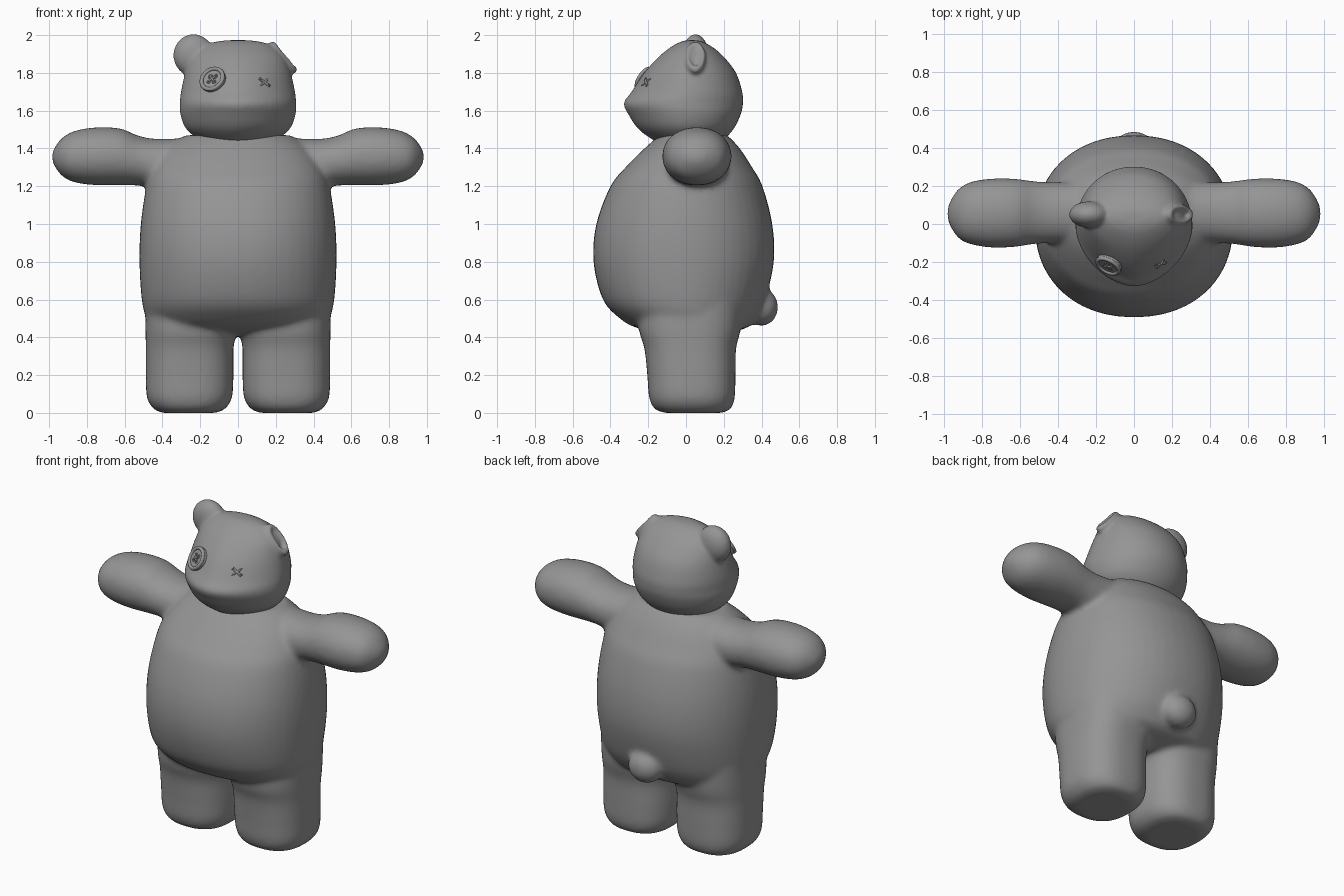
import bpy, bmesh, math
from mathutils import Vector, Matrix

if "Cube" in bpy.data.objects:
    bpy.data.objects.remove(bpy.data.objects["Cube"])


def material(name, c):
    m = bpy.data.materials.new(name)
    m.diffuse_color = (c, c, c, 1)
    m.use_nodes = True
    m.node_tree.nodes["Principled BSDF"].inputs["Base Color"].default_value = m.diffuse_color
    return m


GREY = material("plush grey", 0.3)


def add_object(name, bm, mat=GREY):
    bmesh.ops.recalc_face_normals(bm, faces=bm.faces)
    me = bpy.data.meshes.new(name)
    bm.to_mesh(me)
    bm.free()
    me.materials.append(mat)
    ob = bpy.data.objects.new(name, me)
    bpy.context.collection.objects.link(ob)
    return ob


def catmull(p, steps=5):
    p = [Vector(q) for q in p]
    out = []
    for i in range(len(p) - 1):
        a, b, c, d = p[max(i - 1, 0)], p[i], p[i + 1], p[min(i + 2, len(p) - 1)]
        for k in range(steps):
            t = k / steps
            out.append(0.5 * (2 * b + (c - a) * t + (2 * a - 5 * b + 4 * c - d) * t * t
                              + (3 * b - a - 3 * c + d) * t ** 3))
    return out + [p[-1]]


def loft(bm, rings, place, n=2.0, n_front=None, seg=48):
    """Rings are (t, u0, u1, v0, v1); n_front is the exponent of the -v half."""
    loops = []
    for t, u0, u1, v0, v1 in catmull(rings):
        loop = []
        for k in range(seg):
            a = 2 * math.pi * k / seg
            c, s = math.cos(a), math.sin(a)
            e = 2 / (n_front if n_front and s < 0 else n)
            u = (u0 + u1) / 2 + (u1 - u0) / 2 * math.copysign(abs(c) ** e, c)
            v = (v0 + v1) / 2 + (v1 - v0) / 2 * math.copysign(abs(s) ** e, s)
            loop.append(bm.verts.new(place(t, u, v)))
        loops.append(loop)
    for a, b in zip(loops, loops[1:]):
        for k in range(seg):
            bm.faces.new((a[k], a[(k + 1) % seg], b[(k + 1) % seg], b[k]))
    bm.faces.new(loops[0])
    bm.faces.new(loops[-1])


def blob(bm, loc, r, rot=0):
    m = Matrix.Translation(loc) @ Matrix.Rotation(rot, 4, 'Y') @ Matrix.Diagonal((*r, 1))
    bmesh.ops.create_uvsphere(bm, u_segments=32, v_segments=20, radius=1, matrix=m)


def torus(bm, m, major, minor, seg=32, sides=10):
    v = [[bm.verts.new(m @ Vector(((major + minor * math.cos(b)) * math.cos(a),
                                   (major + minor * math.cos(b)) * math.sin(a),
                                   minor * math.sin(b))))
          for b in [2 * math.pi * j / sides for j in range(sides)]]
         for a in [2 * math.pi * i / seg for i in range(seg)]]
    for i in range(seg):
        for j in range(sides):
            i2, j2 = (i + 1) % seg, (j + 1) % sides
            bm.faces.new((v[i][j], v[i2][j], v[i2][j2], v[i][j2]))


def fuse(ob, voxel, rounds):
    """Melt overlapping parts into one soft skin."""
    r = ob.modifiers.new("fuse", 'REMESH')
    r.mode, r.voxel_size, r.use_smooth_shade = 'VOXEL', voxel, True
    s = ob.modifiers.new("soften", 'SMOOTH')
    s.factor, s.iterations = 0.5, rounds
    dg = bpy.context.evaluated_depsgraph_get()
    me = bpy.data.meshes.new_from_object(ob.evaluated_get(dg))
    ob.modifiers.clear()
    ob.data = me
    me.polygons.foreach_set("use_smooth", [True] * len(me.polygons))


def upright(t, u, v):
    return (u, v, t)


# Torso, wide belly
bm = bmesh.new()
torso = [(0.41, .30, -.10, .18), (0.45, .44, -.26, .32), (0.50, .485, -.35, .37), (0.60, .51, -.44, .42),
         (0.80, .522, -.49, .465), (1.0, .515, -.475, .457), (1.2, .485, -.40, .405),
         (1.3, .45, -.32, .35), (1.4, .38, -.22, .285), (1.47, .28, -.14, .22)]
loft(bm, [(z, -w, w, f, b) for z, w, f, b in torso], upright, n=2.15)

# Legs and arms on both sides
legs = [(0.0, .12, .40, -.11, .19), (0.02, .07, .445, -.165, .235), (0.08, .032, .482, -.195, .258),
        (0.2, .024, .488, -.205, .262), (0.34, .024, .488, -.22, .265), (0.45, .01, .49, -.25, .29),
        (0.65, .03, .49, -.25, .30)]
arms = [(0.15, -.09, .22, 1.19, 1.465), (0.4, -.10, .22, 1.185, 1.45), (0.52, -.105, .225, 1.203, 1.465),
        (0.62, -.12, .238, 1.205, 1.505), (0.74, -.125, .24, 1.205, 1.512), (0.85, -.11, .225, 1.217, 1.497),
        (0.92, -.08, .19, 1.245, 1.465), (0.965, -.02, .13, 1.295, 1.415), (0.985, .03, .08, 1.34, 1.37)]
for side in (-1, 1):
    loft(bm, legs, lambda t, u, v: (side * u, v, t), n=2.5)
    loft(bm, arms, lambda t, u, v: (side * t, u, v), n=2.1)

# Stubby tail
blob(bm, (0, .40, .56), (.11, .088, .10))
body = add_object("body", bm)
fuse(body, 0.015, 10)

# Head with pointed snout
bm = bmesh.new()
skull = [(1.40, .10, -.08, .10), (1.43, .18, -.15, .18), (1.5, .272, -.25, .25), (1.58, .305, -.305, .29),
         (1.64, .308, -.33, .302), (1.7, .302, -.288, .298), (1.8, .28, -.222, .265),
         (1.88, .25, -.15, .205), (1.93, .20, -.09, .15), (1.96, .14, -.04, .10), (1.973, .06, 0, .06)]
loft(bm, [(z, -w, w, f, b) for z, w, f, b in skull], upright, n=2.05, n_front=1.75)

# Whole ear, and the torn stub of the other one
blob(bm, (-.235, .05, 1.893), (.108, .07, .112))
tear = Matrix.Translation((.238, .05, 1.882)) @ Matrix.Rotation(math.radians(50), 4, 'Y')
torus(bm, tear @ Matrix.Diagonal((1, .5, 1, 1)), .085, .022)
head = add_object("head", bm)
fuse(head, 0.011, 7)


def on_face(x, z):
    """Frame on the front of the head, local z pointing outward."""
    ok, loc, nor, _ = head.ray_cast(Vector((x, -2, z)), Vector((0, 1, 0)))
    return Matrix.Translation(loc) @ nor.to_track_quat('Z', 'Y').to_matrix().to_4x4()


def thread(bm, m, length, radius, angle, lift):
    rot = m @ Matrix.Rotation(angle, 4, 'Z') @ Matrix.Translation((0, 0, lift))
    bmesh.ops.create_uvsphere(bm, u_segments=12, v_segments=8, radius=1,
                              matrix=rot @ Matrix.Diagonal((length, radius, radius, 1)))


def smooth(ob):
    for p in ob.data.polygons:
        p.use_smooth = True


# Button eye: disc, raised rim, sewing holes and crossed thread
eye = on_face(-.13, 1.76)
bm = bmesh.new()
bmesh.ops.create_cone(bm, cap_ends=True, segments=40, radius1=.07, radius2=.068, depth=.03,
                      matrix=eye @ Matrix.Translation((0, 0, .002)))
add_object("button_disc", bm)
bm = bmesh.new()
torus(bm, eye @ Matrix.Translation((0, 0, .016)), .062, .011)
smooth(add_object("button_rim", bm))
bm = bmesh.new()
for k in range(4):
    a = math.radians(45 + 90 * k)
    torus(bm, eye @ Matrix.Translation((.022 * math.cos(a), .022 * math.sin(a), .017)), .010, .003, 16, 6)
for a in (45, 135):
    thread(bm, eye, .03, .006, math.radians(a), .02)
smooth(add_object("button_thread", bm))

# Loose stitches where the other button is missing
scar = on_face(.14, 1.75)
bm = bmesh.new()
for a in (35, 130, 150):
    thread(bm, scar, .038, .006, math.radians(a), .002)
smooth(add_object("eye_stitches", bm))
